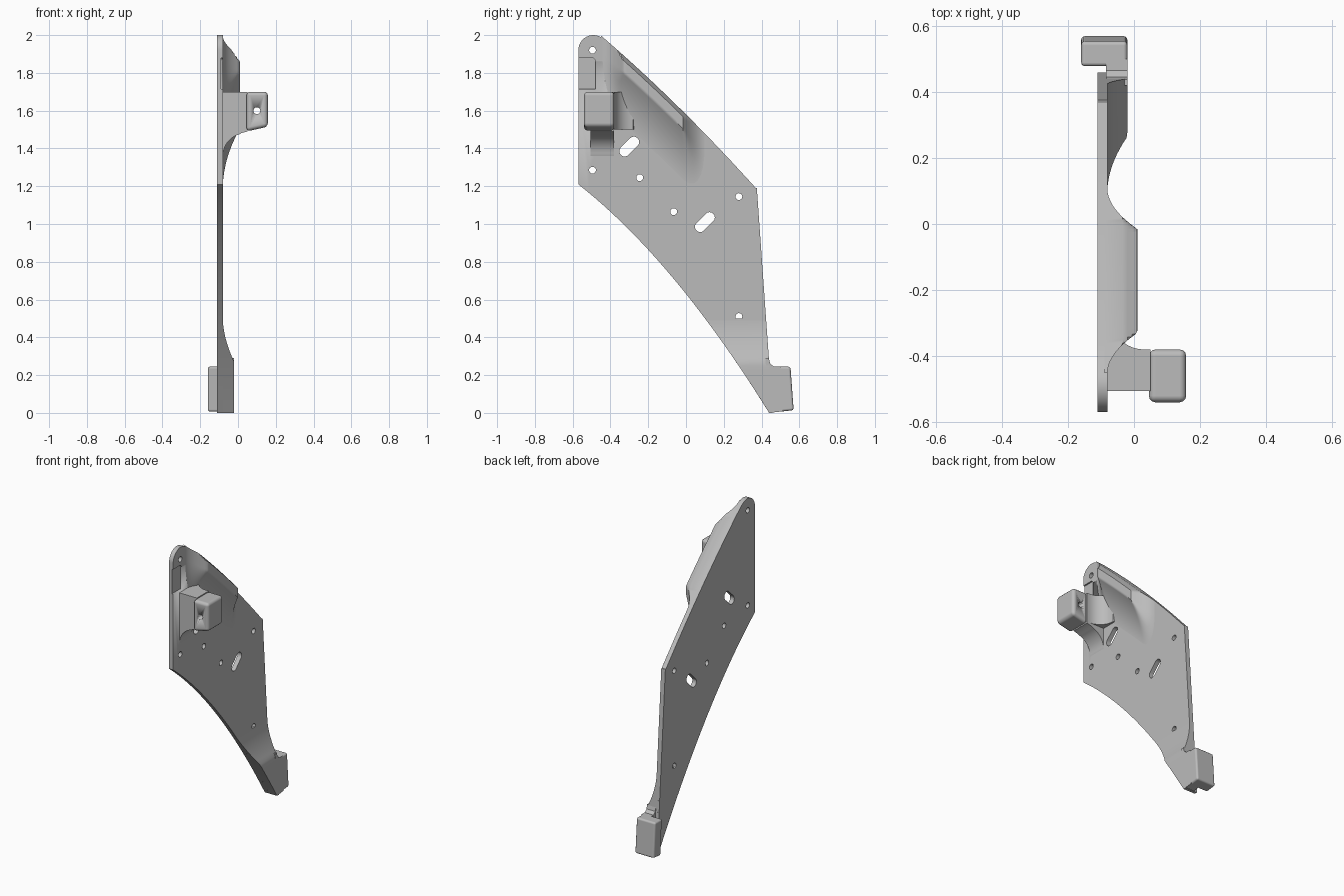
import bpy, bmesh
from math import sin, cos, pi, sqrt, radians
from mathutils import Matrix

cube = bpy.data.objects.get("Cube")
if cube:
    bpy.data.objects.remove(cube)

grey = bpy.data.materials.new("plain_grey")
grey.use_nodes = True
grey.diffuse_color = (0.5, 0.5, 0.5, 1)
grey.node_tree.nodes["Principled BSDF"].inputs["Base Color"].default_value = (0.5, 0.5, 0.5, 1)

# Axis maps from a flat drawing to the model: drawing x, drawing y, extrusion
AXES = {
    "yz": Matrix(((0, 0, 1, 0), (1, 0, 0, 0), (0, 1, 0, 0), (0, 0, 0, 1))),
    "xz": Matrix(((1, 0, 0, 0), (0, 0, 1, 0), (0, 1, 0, 0), (0, 0, 0, 1))),
    "xy": Matrix.Identity(4),
}


def finish(name, bm, smooth=True):
    bmesh.ops.remove_doubles(bm, verts=bm.verts, dist=0.0002)
    bmesh.ops.recalc_face_normals(bm, faces=bm.faces)
    mesh = bpy.data.meshes.new(name)
    bm.to_mesh(mesh)
    bm.free()
    mesh.materials.append(grey)
    obj = bpy.data.objects.new(name, mesh)
    bpy.context.collection.objects.link(obj)
    if smooth:
        bpy.ops.object.select_all(action="DESELECT")
        obj.select_set(True)
        bpy.context.view_layer.objects.active = obj
        bpy.ops.object.shade_smooth_by_angle(angle=radians(35))
    return obj


def extrude(name, loops, plane, lo, hi, bevel=0):
    """Extrude a closed outline, with any further loops as holes."""
    cu = bpy.data.curves.new(name, "CURVE")
    cu.dimensions = "2D"
    cu.fill_mode = "BOTH"
    cu.extrude = (hi - lo) / 2
    for loop in loops:
        sp = cu.splines.new("POLY")
        sp.points.add(len(loop) - 1)
        for p, (a, b) in zip(sp.points, loop):
            p.co = (a, b, 0, 1)
        sp.use_cyclic_u = True
    tmp = bpy.data.objects.new(name + "_outline", cu)
    bpy.context.collection.objects.link(tmp)
    dg = bpy.context.evaluated_depsgraph_get()
    mesh = bpy.data.meshes.new_from_object(tmp.evaluated_get(dg))
    bpy.data.objects.remove(tmp)
    bm = bmesh.new()
    bm.from_mesh(mesh)
    bpy.data.meshes.remove(mesh)
    bmesh.ops.remove_doubles(bm, verts=bm.verts, dist=0.0002)
    bmesh.ops.dissolve_limit(bm, angle_limit=0.01, verts=bm.verts, edges=bm.edges)
    bm.transform(AXES[plane] @ Matrix.Translation((0, 0, (lo + hi) / 2)))
    obj = finish(name, bm)
    if bevel:
        mod = obj.modifiers.new("rounded", "BEVEL")
        mod.width = bevel
        mod.segments = 3
        mod.harden_normals = True
    return obj


def cut(obj, cutter):
    cutter.hide_render = True
    cutter.hide_viewport = True
    cutter.display_type = "WIRE"
    mod = obj.modifiers.new("cut", "BOOLEAN")
    mod.operation = "DIFFERENCE"
    mod.object = cutter


def arc(cx, cy, r, a0, a1, n=12):
    return [(cx + r * cos(radians(a0 + (a1 - a0) * i / n)),
             cy + r * sin(radians(a0 + (a1 - a0) * i / n))) for i in range(n + 1)]


def circle(cx, cy, r=0.018):
    return arc(cx, cy, r, 0, 345, 23)


def slot(cx, cy, half=0.035, r=0.028):
    return arc(cx + half * 0.7, cy + half * 0.7, r, -45, 135) + \
        arc(cx - half * 0.7, cy - half * 0.7, r, 135, 315)


def upper_edge(y):
    return 1.58 - 0.997 * y - 0.155 * y * y


def lower_edge(y):
    return 0.63 - 1.251 * y - 0.41 * y * y


def lower_edge_y(z):
    return (-1.251 + sqrt(1.565 - 1.64 * (z - 0.63))) / 0.82


def rear_edge_y(z):
    return 0.375 + (1.19 - z) * 0.0707


# Main plate with screw holes and slots
N = 24
outline = [(y, lower_edge(y)) for y in (-0.56 + i / N for i in range(N + 1))]
outline += [(rear_edge_y(0.005), 0.003), (0.375, 1.19)]
outline += [(y, upper_edge(y)) for y in (0.37 - 0.8 * i / N for i in range(N + 1))]
outline += arc(-0.49, 1.92, 0.08, 55, 180) + [(-0.57, 1.21)]
holes = [circle(y, z) for y, z in ((-0.495, 1.92), (-0.495, 1.285), (-0.245, 1.245),
                                   (-0.065, 1.065), (0.28, 1.145), (0.28, 0.51))]
holes += [slot(-0.3, 1.41), slot(0.1, 1.01)]
plate = extrude("main_plate", [outline] + holes, "yz", -0.11, -0.08)

# Shallow rounded recess at the front edge of the plate
recess = [(-0.6, 1.715), (-0.48, 1.715)] + arc(-0.5, 1.86, 0.02, 0, 90, 5) + [(-0.6, 1.88)]
cut(plate, extrude("recess_cutter", [recess], "yz", -0.09, -0.06))


# Stiffening ridge: a raised band along the upper edge that sweeps down into the plate
def ridge_height(y, v):
    side = max(-0.33 - y, y + 0.015, 0) / 0.125
    down = max(v - 0.09, 0) / 0.3
    t = min(sqrt(side ** 2 + down ** 2), 1)
    return min(0.091 * (1 - t) ** 2, 0.047 + 1.6 * v)


bm = bmesh.new()
NU, NV = 64, 44
rows = []
for j in range(-1, NV + 1):
    v = 0.4 * max(j, 0) / NV
    row = []
    for i in range(NU + 1):
        y = -0.46 + 0.58 * i / NU
        x = -0.09 if j < 0 else -0.081 + ridge_height(y, v)
        row.append(bm.verts.new((x, y, upper_edge(y) - v)))
    rows.append(row)
for r0, r1 in zip(rows, rows[1:]):
    for i in range(NU):
        quad = (r0[i], r0[i + 1], r1[i + 1], r1[i])
        if max(q.co.x for q in quad) > -0.0805:
            bm.faces.new(quad)
ridge = finish("stiffening_ridge", bm)
# Keep the open shell facing outward
if sum(p.normal.x * p.area for p in ridge.data.polygons) < 0:
    ridge.data.flip_normals()

# Bracket arm with a curved gusset below, and a concave fillet behind it
gusset = [(-0.09, 1.7), (0.05, 1.7), (0.05, 1.49), (0.02, 1.482)]
gusset += arc(0.04, 1.36, 0.12, 105, 180, 10) + [(-0.09, 1.34)]
extrude("bracket_arm", [gusset], "xz", -0.505, -0.38)
fillet = [(-0.09, -0.39), (0.045, -0.39), (0.045, -0.38)]
fillet += arc(0.03, -0.28, 0.1, 270, 180, 10) + [(-0.09, -0.27)]
extrude("bracket_fillet", [fillet], "xy", 1.5, 1.7)

# Bracket block with a screw hole through it
block = [(0.045, 1.49), (0.158, 1.515), (0.158, 1.7), (0.045, 1.7)]
bracket = extrude("bracket_block", [block], "xz", -0.54, -0.38, bevel=0.02)
cut(bracket, extrude("bracket_hole_cutter", [circle(0.1, 1.6)], "xz", -0.6, -0.3))

# Thickened lower leg, flaring towards the foot
bm = bmesh.new()
rings = []
for k in range(21):
    z = 0.5 * k / 20
    t = min(max((0.5 - z) / 0.23, 0), 1)
    x = -0.0805 + 0.0605 * t ** 1.8
    y0, y1 = lower_edge_y(z), rear_edge_y(z)
    rings.append([bm.verts.new(p) for p in
                  ((-0.1, y0, z), (x, y0, z), (x, y1, z), (-0.1, y1, z))])
for a, b in zip(rings, rings[1:]):
    for i in range(4):
        bm.faces.new((a[i], a[(i + 1) % 4], b[(i + 1) % 4], b[i]))
bm.faces.new(rings[0])
bm.faces.new(rings[-1])
finish("lower_leg", bm)

# Web joining the leg to the foot, and the foot block behind the slot
web = [(0.42, 0.29), (0.438, 0.29), (0.445, 0.262), (0.465, 0.245), (0.5, 0.245),
       (0.51, 0.008), (0.44, 0.0)]
extrude("foot_web", [web], "yz", -0.085, -0.02)
foot = [(0.477, 0.245), (0.553, 0.245), (0.57, 0.014), (0.492, 0.006)]
extrude("foot_block", [foot], "yz", -0.16, -0.02, bevel=0.012)
